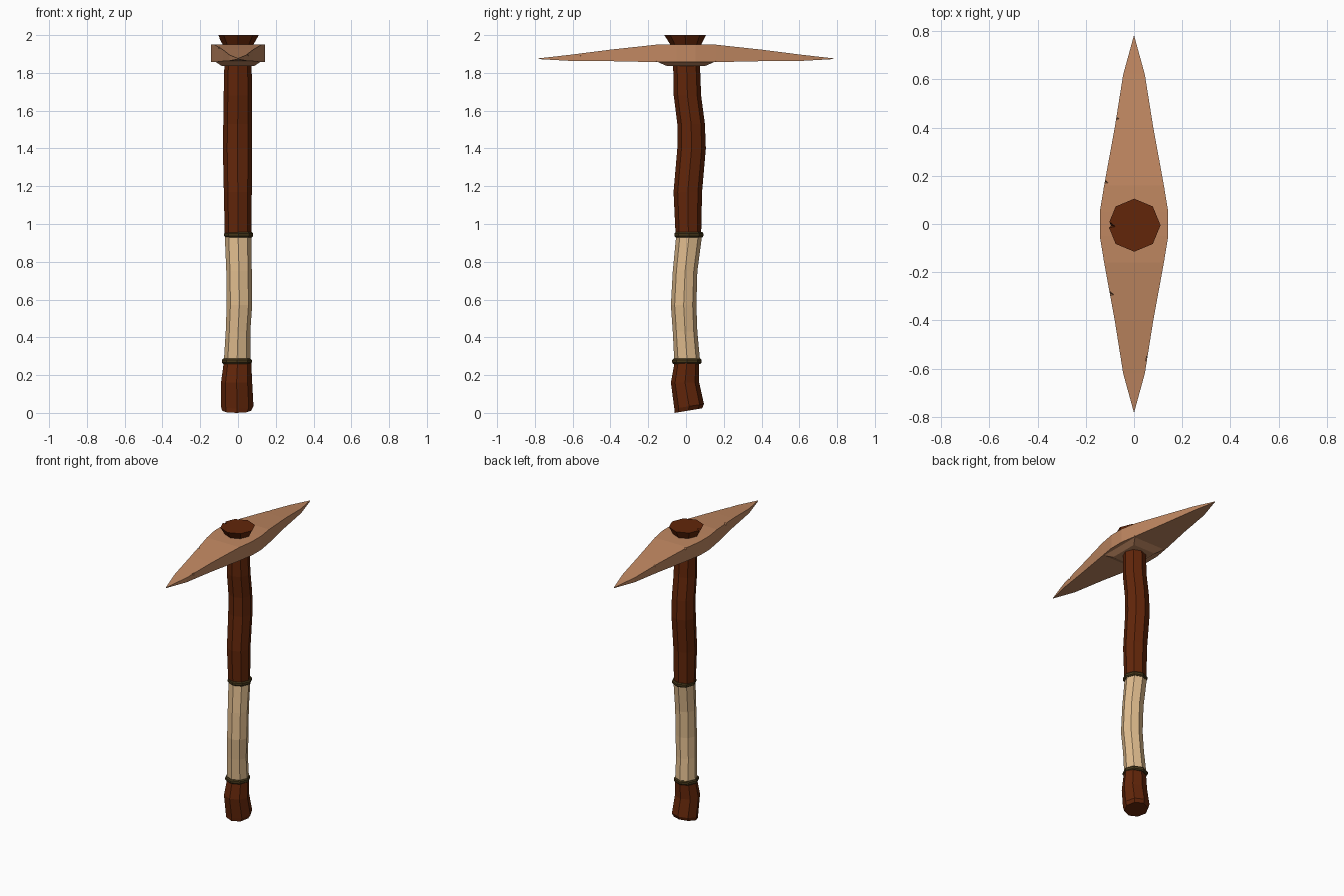
import bpy, bmesh
from math import sin, cos, pi

if "Cube" in bpy.data.objects:
    bpy.data.objects.remove(bpy.data.objects["Cube"])


def material(name, rgb):
    m = bpy.data.materials.new(name)
    m.diffuse_color = (*[(c / 255) ** 2.2 for c in rgb], 1)
    m.use_nodes = True
    m.node_tree.nodes["Principled BSDF"].inputs["Base Color"].default_value = m.diffuse_color
    return m


WOOD = material("dark_wood", (98, 42, 18))
WRAP = material("grip_wrap", (222, 186, 140))
BAND = material("band", (72, 58, 32))
HEAD = material("head_copper", (190, 134, 97))


def add_object(name, bm, mat):
    bmesh.ops.recalc_face_normals(bm, faces=bm.faces)
    me = bpy.data.meshes.new(name)
    bm.to_mesh(me)
    bm.free()
    me.materials.append(mat)
    ob = bpy.data.objects.new(name, me)
    bpy.context.collection.objects.link(ob)
    return ob


def loft(name, loops, mat):
    """Skin equal-length loops of points and cap both ends."""
    bm = bmesh.new()
    rings = [[bm.verts.new(p) for p in loop] for loop in loops]
    n = len(rings[0])
    for a, b in zip(rings, rings[1:]):
        for i in range(n):
            j = (i + 1) % n
            bm.faces.new((a[i], a[j], b[j], b[i]))
    bm.faces.new(rings[0])
    bm.faces.new(rings[-1])
    return add_object(name, bm, mat)


def octagons(sections):
    """Each section: z, x min, x max, y min, y max, tilt along y."""
    loops = []
    for z, x0, x1, y0, y1, tilt in sections:
        cx, cy, rx, ry = (x0 + x1) / 2, (y0 + y1) / 2, (x1 - x0) / 2, (y1 - y0) / 2
        loops.append([(cx + rx * cos(k * pi / 4), cy + ry * sin(k * pi / 4),
                       z + tilt * sin(k * pi / 4)) for k in range(8)])
    return loops


# Bent wooden handle, in sections
loft("handle_butt", octagons([
    (0.012, -.085, .07, -.06, .085, .012), (0.035, -.09, .082, -.062, .095, .012),
    (0.16, -.09, .075, -.08, .07, 0), (0.27, -.075, .07, -.06, .07, 0)]), WOOD)
loft("grip_wrap", octagons([
    (0.27, -.075, .065, -.062, .075, 0), (0.43, -.065, .065, -.07, .06, 0),
    (0.57, -.06, .075, -.08, .055, 0), (0.75, -.062, .073, -.07, .06, 0),
    (0.94, -.07, .07, -.052, .085, 0)]), WRAP)
loft("handle_shaft", octagons([
    (0.94, -.07, .07, -.055, .08, 0), (1.17, -.075, .073, -.066, .085, 0),
    (1.4, -.08, .075, -.046, .105, 0), (1.53, -.078, .075, -.046, .10, 0),
    (1.68, -.076, .075, -.065, .08, 0), (1.94, -.07, .07, -.07, .07, 0)]), WOOD)
cap = loft("handle_top", octagons([
    (1.93, -.07, .07, -.07, .07, 0), (2.0, -.108, .11, -.115, .105, 0)]), WOOD)

# Bands at both ends of the wrap
for name, z, box in (("lower_band", .273, (-.085, .073, -.073, .083)),
                     ("upper_band", .943, (-.073, .08, -.062, .092))):
    x0, x1, y0, y1 = box
    s = .006
    inner = (x0 + s, x1 - s, y0 + s, y1 - s)
    loft(name, octagons([(z - .014, *inner, 0), (z - .007, *box, 0),
                         (z + .007, *box, 0), (z + .014, *inner, 0)]), BAND)

# Double-pointed head: y, half width, bottom z, top z, mirrored along y
half = [(0.78, .001, 1.873, 1.877), (0.62, .045, 1.864, 1.895), (0.40, .08, 1.862, 1.923),
        (0.16, .124, 1.857, 1.949), (0.05, .142, 1.857, 1.951)]
stations = [(-y, w, b, t) for y, w, b, t in half] + half[::-1]
head = loft("pick_head", [[(-w, y, b), (w, y, b), (w, y, t), (-w, y, t)]
                          for y, w, b, t in stations], HEAD)

# Tapered collar under the head
loft("head_collar", [[(-w, -d, z), (w, -d, z), (w, d, z), (-w, d, z)]
                     for z, w, d in ((1.836, .085, .10), (1.862, .125, .16))], HEAD)


# Chips knocked out of the edges
def chip(target, loc, size):
    bm = bmesh.new()
    bmesh.ops.create_cone(bm, cap_ends=True, segments=3, radius1=size * .3,
                          radius2=size, depth=size * 1.4)
    cutter = add_object("chip_cutter", bm, HEAD)
    cutter.location = loc
    cutter.rotation_euler = (.15, .2, .3)
    cutter.hide_render = True
    cutter.hide_set(True)
    mod = target.modifiers.new("chip", 'BOOLEAN')
    mod.operation, mod.object, mod.solver = 'DIFFERENCE', cutter, 'EXACT'


for x, y, z in ((-.122, .175, 1.95), (-.098, -.29, 1.937), (-.077, .44, 1.92), (.057, -.56, 1.905)):
    chip(head, (x, y, z), .022)
chip(cap, (-.10, -.005, 2.0), .03)
